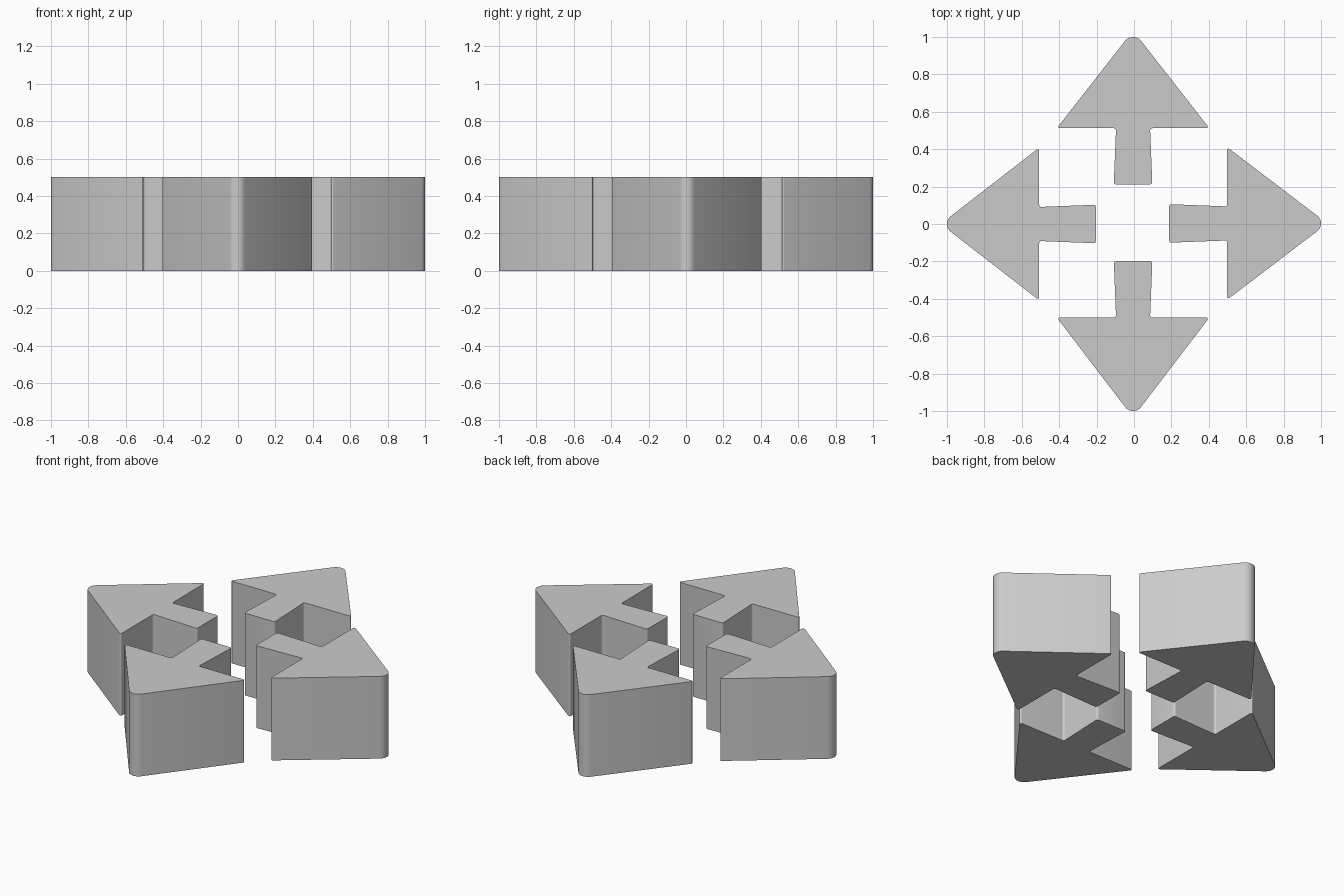
import bpy, bmesh, math
from mathutils import Vector

if "Cube" in bpy.data.objects:
    bpy.data.objects.remove(bpy.data.objects["Cube"])

HEIGHT = 0.5
APEX = 1.034  # sharp apex before the tip is rounded to 1.0


def fillet(prev, corner, nxt, radius, steps):
    """Arc points rounding one corner of a profile."""
    a, b = (prev - corner).normalized(), (nxt - corner).normalized()
    half = a.angle(b) / 2
    centre = corner + (a + b).normalized() * (radius / math.sin(half))
    cut = radius / math.tan(half)
    s, e = corner + a * cut - centre, corner + b * cut - centre
    sweep = s.angle(e)
    return [centre + (s * math.sin((1 - i / steps) * sweep) + e * math.sin(i / steps * sweep))
            / math.sin(sweep) for i in range(steps + 1)]


def arrow(name, direction, base, end, shift):
    # Corners in (outward, sideways) coordinates with their rounding radii
    sin_a = math.sin(math.atan2(0.408, APEX - base))
    tip_r = (APEX - 1) / (1 / sin_a - 1)
    half = [(base, 0.408, 0.008), (base, 0.091, 0.012), (end, 0.103, 0.012)]
    corners = [(APEX, 0, tip_r)] + half + [(u, -v, r) for u, v, r in reversed(half)]
    pts = [Vector((u, v)) for u, v, _ in corners]
    outline = []
    for i, p in enumerate(pts):
        outline += fillet(pts[i - 1], p, pts[(i + 1) % len(pts)],
                          corners[i][2], 10 if i == 0 else 5)

    # Turn the profile to face its direction and extrude upward
    d = Vector(direction)
    side = Vector((-d.y, d.x))
    bm = bmesh.new()
    verts = [bm.verts.new((d * p.x + side * p.y + Vector(shift)).to_3d()) for p in outline]
    face = bm.faces.new(verts)
    top = bmesh.ops.extrude_face_region(bm, geom=[face])
    bmesh.ops.translate(bm, vec=(0, 0, HEIGHT),
                        verts=[v for v in top["geom"] if isinstance(v, bmesh.types.BMVert)])
    bmesh.ops.recalc_face_normals(bm, faces=bm.faces[:])
    mesh = bpy.data.meshes.new(name)
    bm.to_mesh(mesh)
    bm.free()
    obj = bpy.data.objects.new(name, mesh)
    bpy.context.collection.objects.link(obj)
    bpy.ops.object.select_all(action='DESELECT')
    obj.select_set(True)
    bpy.context.view_layer.objects.active = obj
    bpy.ops.object.shade_smooth_by_angle(angle=math.radians(32))


# Four arrows pointing outward
arrow("arrow_right", (1, 0), 0.498, 0.188, (0, 0.003))
arrow("arrow_back", (0, 1), 0.512, 0.212, (-0.005, 0))
arrow("arrow_left", (-1, 0), 0.507, 0.204, (0, 0))
arrow("arrow_front", (0, -1), 0.5, 0.199, (-0.005, 0))
